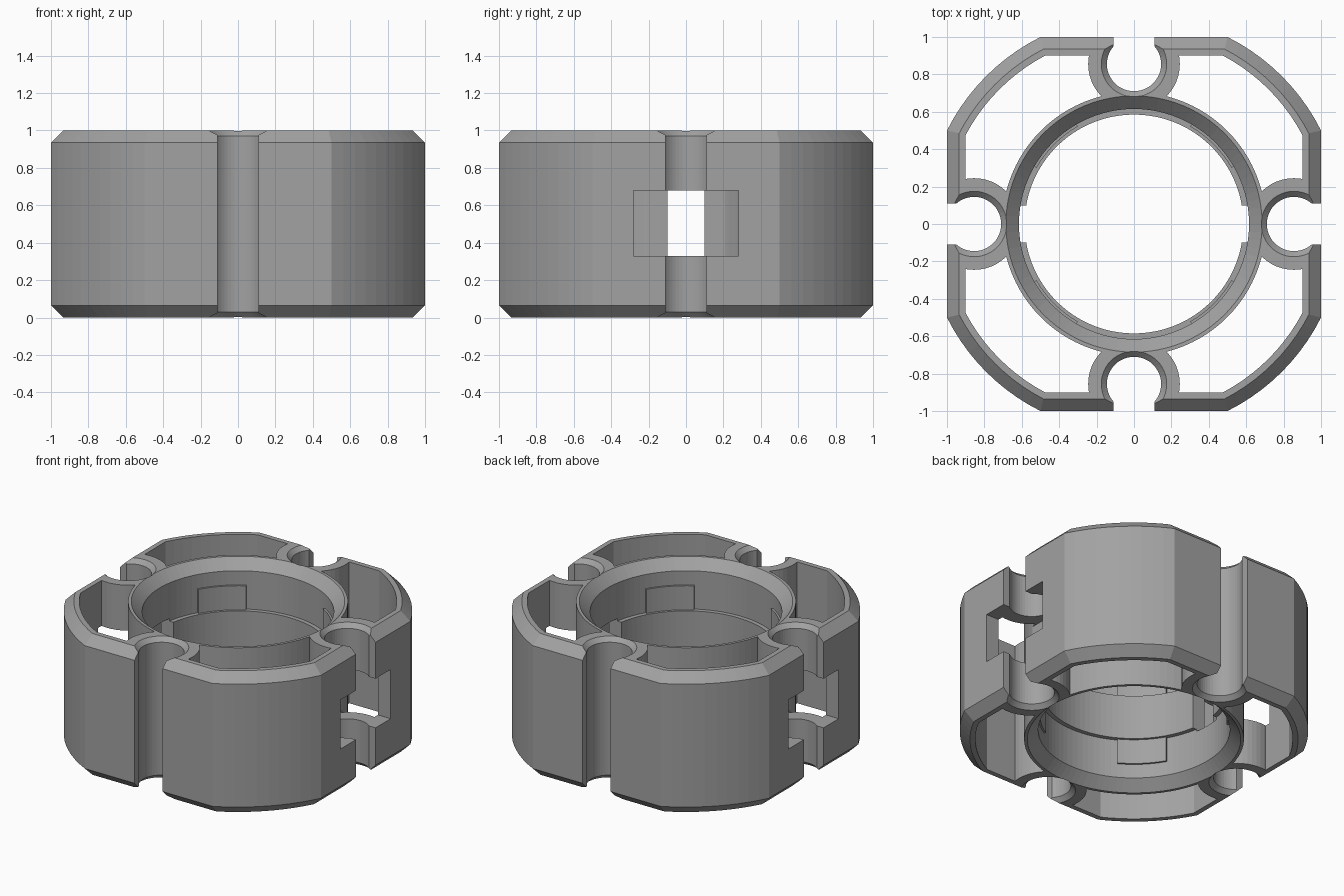
import bpy, bmesh, math

if "Cube" in bpy.data.objects:
    bpy.data.objects.remove(bpy.data.objects["Cube"])

grey = bpy.data.materials.new("plain grey")
grey.diffuse_color = (0.36, 0.36, 0.36, 1)
grey.use_nodes = True
grey.node_tree.nodes["Principled BSDF"].inputs["Base Color"].default_value = grey.diffuse_color


def loft(name, rings):
    """Closed solid through equal-length rings of points."""
    bm = bmesh.new()
    vs = [[bm.verts.new(p) for p in r] for r in rings]
    n = len(vs[0])
    for a, b in zip(vs, vs[1:]):
        for i in range(n):
            j = (i + 1) % n
            bm.faces.new((a[i], a[j], b[j], b[i]))
    bm.faces.new(vs[0][::-1])
    bm.faces.new(vs[-1])
    bmesh.ops.recalc_face_normals(bm, faces=bm.faces)
    me = bpy.data.meshes.new(name)
    bm.to_mesh(me)
    bm.free()
    me.materials.append(grey)
    ob = bpy.data.objects.new(name, me)
    bpy.context.collection.objects.link(ob)
    return ob


def lathe(name, profile, x=0, y=0, n=96):
    return loft(name, [[(x + r * math.cos(math.tau * i / n),
                         y + r * math.sin(math.tau * i / n), z)
                        for i in range(n)] for r, z in profile])


def box(name, x0, x1, y0, y1, z0, z1):
    return loft(name, [[(x0, y0, z), (x1, y0, z), (x1, y1, z), (x0, y1, z)]
                       for z in (z0, z1)])


def boolean(ob, tool, op='DIFFERENCE'):
    m = ob.modifiers.new("cut", 'BOOLEAN')
    m.operation, m.solver, m.object = op, 'EXACT', tool
    bpy.context.view_layer.objects.active = ob
    bpy.ops.object.modifier_apply(modifier=m.name)
    bpy.data.objects.remove(tool)


def outline(d, z):
    """Square with big-radius corners, inset by d."""
    R, s, pts = math.hypot(1, 0.5) - d, 1 - d, []
    a0 = math.acos(s / R)
    for q in range(4):
        for i in range(11):
            a = q * math.pi / 2 + a0 + (math.pi / 2 - 2 * a0) * i / 10
            pts.append((R * math.cos(a), R * math.sin(a), z))
    return pts


sides = [(1, 0), (0, 1), (-1, 0), (0, -1)]
C = 0.855  # channel centre distance

# chamfered outer body
body = loft("clamp_body", [outline(0.065, 0), outline(0, 0.065),
                           outline(0, 0.935), outline(0.065, 1)])

# corner pockets: inner outline minus central ring and channel tubes
pockets = loft("pockets", [outline(0.1, -0.1), outline(0.1, 1.1)])
boolean(pockets, lathe("ring", [(0.705, -0.2), (0.705, 1.2)]))
for x, y in sides:
    boolean(pockets, lathe("tube", [(0.245, -0.2), (0.245, 1.2)], x * C, y * C, 48))
boolean(body, pockets)

# central bore with end chamfers and a raised middle lip
boolean(body, lathe("bore", [(0.695, -0.01), (0.615, 0.07), (0.615, 0.345),
                             (0.585, 0.345), (0.585, 0.66), (0.615, 0.66),
                             (0.615, 0.93), (0.695, 1.01)]))

# four round channels with funnel ends, open to the outside
for x, y in sides:
    boolean(body, lathe("channel", [(0.185, -0.01), (0.145, 0.03),
                                    (0.145, 0.97), (0.185, 1.01)], x * C, y * C, 48))
    cx, cy = x * 1.0, y * 1.0
    hx, hy = (0.13, 0.11) if x else (0.11, 0.13)
    boolean(body, box("slot", cx - hx, cx + hx, cy - hy, cy + hy, -0.1, 1.1))

# side windows: wide outer pocket and narrow opening into the bore
for s in (-1, 1):
    for near, half in ((0.673, 0.28), (0.5, 0.1)):
        a, b = sorted((s * near, s * 1.2))
        boolean(body, box("window", a, b, -half, half, 0.33, 0.678))

# thin snap pads above and below the lip on the diagonals
k = 0
for q in range(4):
    for z0, z1 in ((0.17, 0.35), (0.655, 0.83)):
        k += 1
        rings = []
        for z in (z0, z1):
            ang = [math.radians(90 * q + 30 + 3.75 * i) for i in range(9)]
            rings.append([(0.602 * math.cos(a), 0.602 * math.sin(a), z) for a in ang] +
                         [(0.63 * math.cos(a), 0.63 * math.sin(a), z) for a in ang[::-1]])
        loft("snap_pad_%d" % k, rings)
